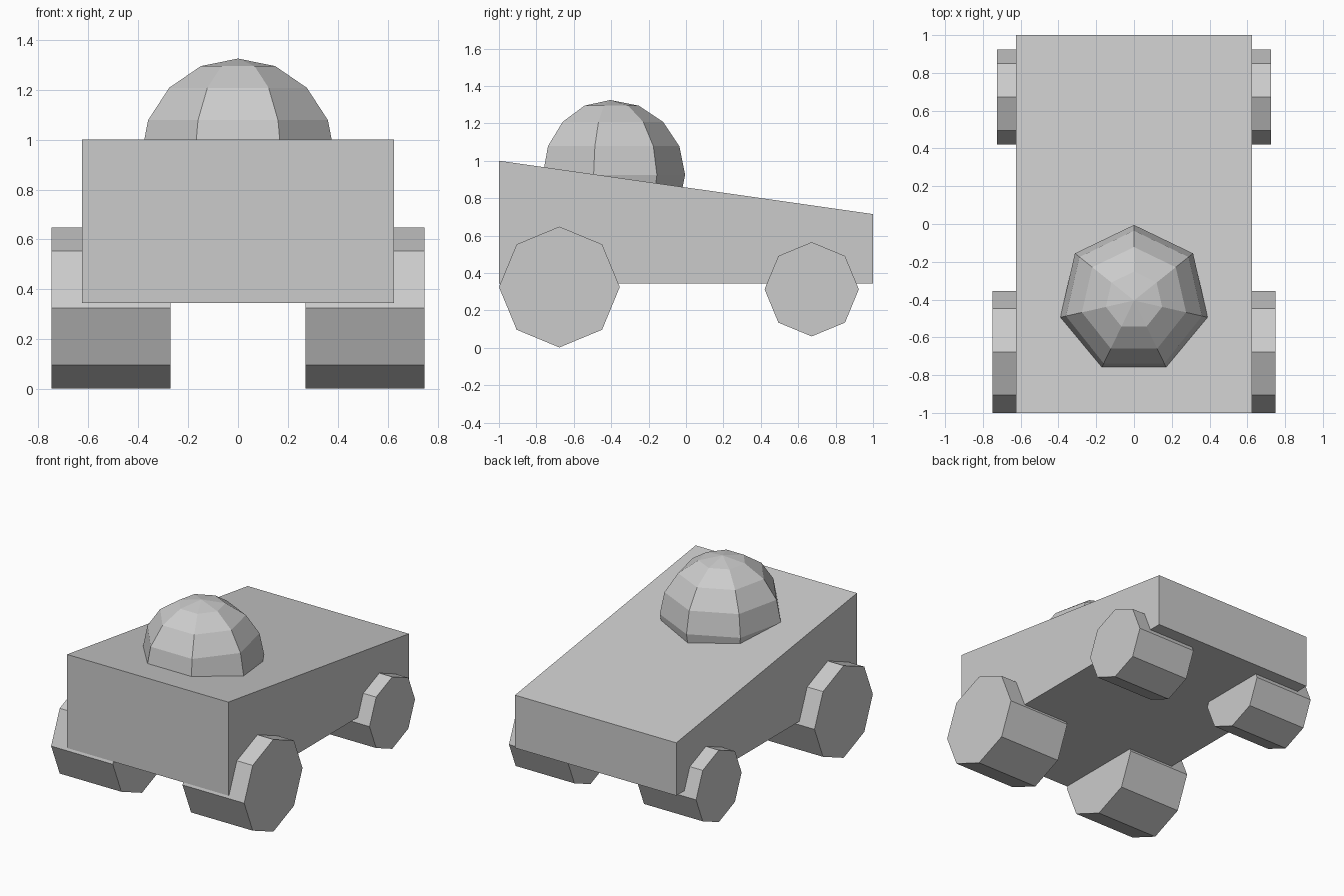
import bpy, bmesh, math

if "Cube" in bpy.data.objects:
    bpy.data.objects.remove(bpy.data.objects["Cube"])


def prism(name, profile, half_width):
    """Extrude a (y, z) profile symmetrically along x."""
    bm = bmesh.new()
    face = bm.faces.new([bm.verts.new((-half_width, y, z)) for y, z in profile])
    ext = bmesh.ops.extrude_face_region(bm, geom=[face], use_keep_orig=True)
    verts = [v for v in ext["geom"] if isinstance(v, bmesh.types.BMVert)]
    bmesh.ops.translate(bm, verts=verts, vec=(2 * half_width, 0, 0))
    bmesh.ops.recalc_face_normals(bm, faces=bm.faces)
    mesh = bpy.data.meshes.new(name)
    bm.to_mesh(mesh)
    bm.free()
    obj = bpy.data.objects.new(name, mesh)
    bpy.context.collection.objects.link(obj)
    return obj


def wheel(name, side, y, z, radius, inner, outer):
    """Octagonal wheel lying along the x axis."""
    bpy.ops.mesh.primitive_cylinder_add(
        vertices=8, radius=radius, depth=outer - inner,
        location=(side * (inner + outer) / 2, y, z),
        rotation=(0, math.pi / 2, 0))
    bpy.context.object.name = name


# Wedge body, tall at the front (-y) and sloping down to the back
prism("body", [(-1, 0.345), (1, 0.345), (1, 0.715), (-1, 1.0)], 0.625)

# Seven-sided dome, lower half sunk into the body
bpy.ops.mesh.primitive_uv_sphere_add(
    segments=7, ring_count=8, radius=0.4, location=(0, -0.405, 0.925))
bpy.context.object.name = "dome"

# Two large and two small wheels
for side, label in ((-1, "left"), (1, "right")):
    wheel(f"large_wheel_{label}", side, -0.677, 0.325, 0.323, 0.27, 0.748)
    wheel(f"small_wheel_{label}", side, 0.672, 0.313, 0.252, 0.27, 0.725)
